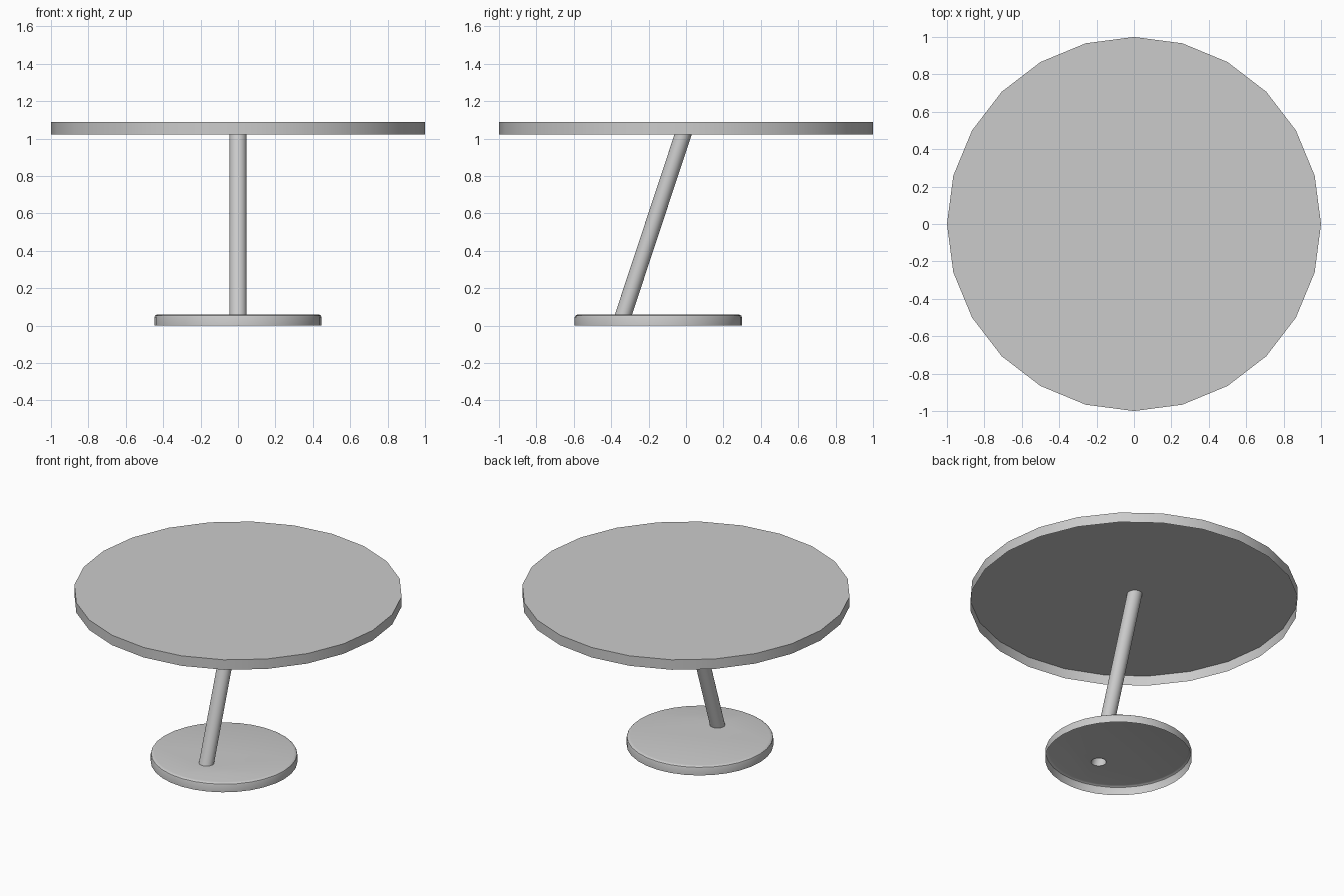
import bpy, bmesh, math
from mathutils import Vector

if "Cube" in bpy.data.objects:
    bpy.data.objects.remove(bpy.data.objects["Cube"])


def lofted(name, rings, sides, bottom=True, top=True):
    """Loft circles given as (x, y, z, radius) from bottom to top."""
    bm = bmesh.new()
    loops = []
    for x, y, z, r in rings:
        loops.append([bm.verts.new(Vector((x + r * math.cos(a), y + r * math.sin(a), z)))
                      for a in (2 * math.pi * i / sides for i in range(sides))])
    for lo, hi in zip(loops, loops[1:]):
        for i in range(sides):
            j = (i + 1) % sides
            bm.faces.new((lo[i], lo[j], hi[j], hi[i]))
    if bottom:
        bm.faces.new(loops[0][::-1])
    if top:
        bm.faces.new(loops[-1])
    mesh = bpy.data.meshes.new(name)
    bm.to_mesh(mesh)
    bm.free()
    obj = bpy.data.objects.new(name, mesh)
    bpy.context.collection.objects.link(obj)
    return obj


def smooth(obj):
    bpy.ops.object.select_all(action='DESELECT')
    bpy.context.view_layer.objects.active = obj
    obj.select_set(True)
    bpy.ops.object.shade_smooth_by_angle(angle=math.radians(32))


def post_ring(z, r=0.046):
    # Centre line of the slanted post
    return (0, -0.354 + 0.331 * z, z, r)


# Round top with 24 sides, open underneath
top = lofted("table_top", [(0, 0, 1.023, 1), (0, 0, 1.09, 1)], 24, bottom=False)

# Slanted open tube between the foot's upper face and the table's upper face
post = lofted("post", [post_ring(0.058), post_ring(1.09)], 24, bottom=False, top=False)

# Off-centre foot disc with rounded upper rim
profile = [(0.0, 0.447), (0.045, 0.447), (0.053, 0.444), (0.058, 0.436), (0.06, 0.426)]
base = lofted("base", [(0, -0.148, z, r) for z, r in profile], 32)

# Hole in the foot where the post starts
cutter = lofted("post_hole_cutter", [post_ring(-0.1), post_ring(0.2)], 24)
cutter.hide_render = True
cut = base.modifiers.new("post_hole", 'BOOLEAN')
cut.operation = 'DIFFERENCE'
cut.solver = 'EXACT'
cut.object = cutter
bpy.context.view_layer.objects.active = base
bpy.ops.object.modifier_apply(modifier=cut.name)
bpy.data.objects.remove(cutter)

# Leave the foot a hollow shell: drop its underside and the hole's walls
bm = bmesh.new()
bm.from_mesh(base.data)
bm.normal_update()
post_foot = Vector((0, -0.345, 0.03))
drop = [f for f in bm.faces if f.normal.z < -0.9
        or (abs(f.normal.z) < 0.6 and (f.calc_center_median() - post_foot).length < 0.1)]
bmesh.ops.delete(bm, geom=drop, context='FACES')
bm.to_mesh(base.data)
bm.free()

for part in (top, post, base):
    smooth(part)
